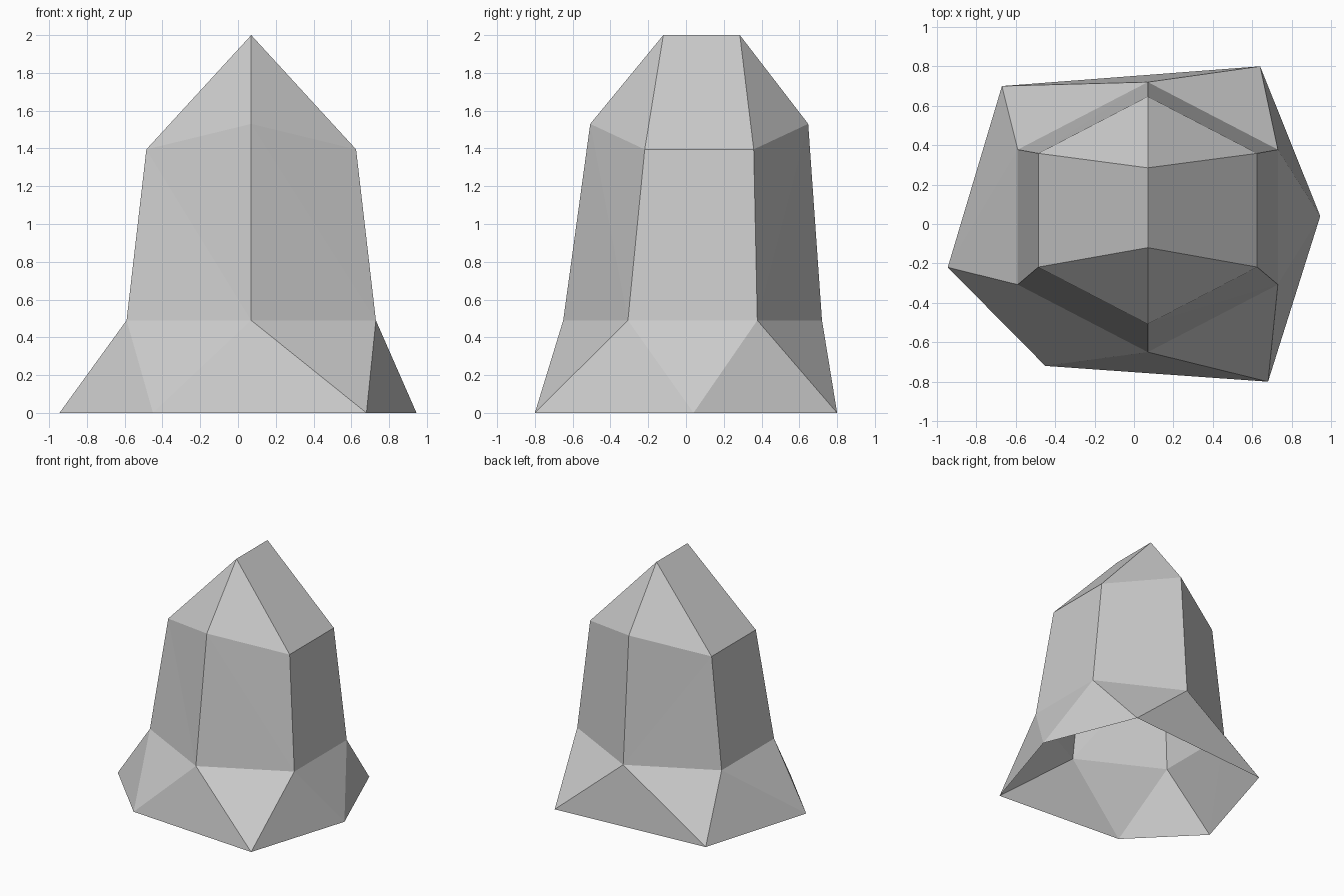
import bpy
from math import sin, cos, pi

cube = bpy.data.objects.get("Cube")
if cube:
    bpy.data.objects.remove(cube)

# one plain grey for the whole model
grey = bpy.data.materials.new("stone_grey")
grey.use_nodes = True
colour = (0.6, 0.6, 0.6, 1)
grey.diffuse_color = colour
grey.node_tree.nodes["Principled BSDF"].inputs["Base Color"].default_value = colour


def hex_ring(cx, cy, rx, ry, z, point_z):
    """Six corners, starting at the front point; front and back points sit at point_z."""
    return [(cx + rx * sin(i * pi / 3), cy - ry * cos(i * pi / 3),
             point_z if i % 3 == 0 else z) for i in range(6)]


def make_part(name, verts, faces):
    mesh = bpy.data.meshes.new(name)
    mesh.from_pydata(verts, [], faces)
    mesh.materials.append(grey)
    mesh.update()
    obj = bpy.data.objects.new(name, mesh)
    bpy.context.collection.objects.link(obj)
    return obj


waist = hex_ring(0.07, 0.035, 0.762, 0.685, 0.49, 0.49)
eaves = hex_ring(0.07, 0.07, 0.641, 0.577, 1.395, 1.53)
foot = [(x, y, 0) for x, y in ((-0.45, -0.72), (0.68, -0.80), (0.945, 0.04),
                               (0.64, 0.80), (-0.67, 0.70), (-0.945, -0.22))]
ridge = [(0.07, -0.12, 2), (0.07, 0.285, 2)]

# flared skirt, open below: a zigzag band of triangles
skirt = []
for i in range(6):
    j = (i + 1) % 6
    skirt += [(6 + i, 6 + j, i), (i, 6 + j, j)]
make_part("skirt", waist + foot, skirt)

# tapered six-sided wall, each side split along one diagonal
wall = []
for i in range(6):
    j = (i + 1) % 6
    if i in (2, 3):
        wall += [(i, j, 6 + j), (i, 6 + j, 6 + i)]
    else:
        wall += [(i, j, 6 + i), (j, 6 + j, 6 + i)]
    if i == 5:
        wall[-2:] = [(i, j, 6 + i), (j, 6 + j, 6 + i)]
make_part("wall", waist + eaves, wall)

# hipped roof with a short ridge running front to back
make_part("roof", eaves + ridge, [(0, 1, 6), (1, 2, 7, 6), (2, 3, 7),
                                  (3, 4, 7), (4, 5, 6, 7), (5, 0, 6)])
